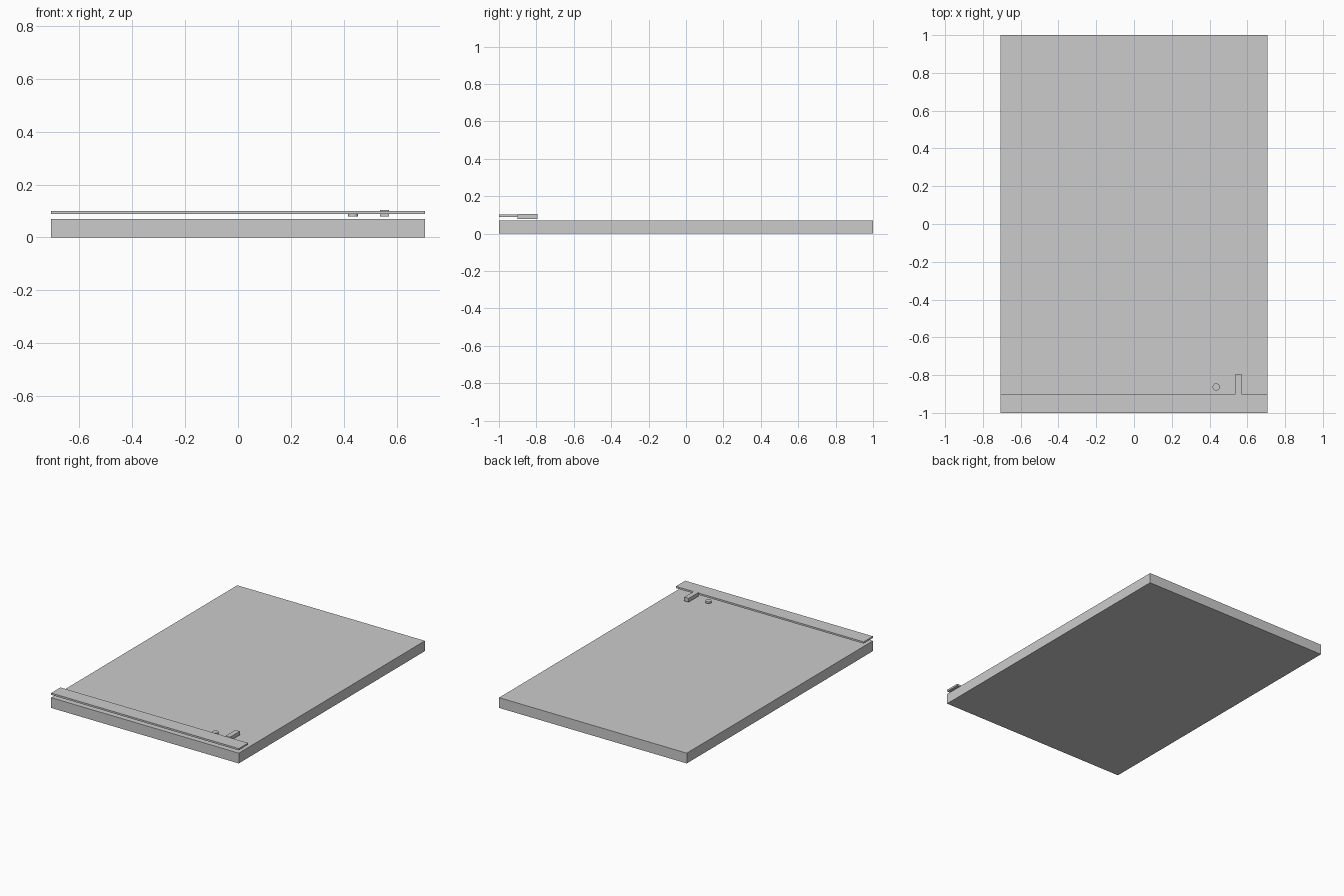
import bpy

if "Cube" in bpy.data.objects:
    bpy.data.objects.remove(bpy.data.objects["Cube"])

grey = bpy.data.materials.new("plain grey")
grey.diffuse_color = (0.6, 0.6, 0.6, 1)
grey.use_nodes = True
grey.node_tree.nodes["Principled BSDF"].inputs["Base Color"].default_value = grey.diffuse_color


def box(name, x0, x1, y0, y1, z0, z1):
    bpy.ops.mesh.primitive_cube_add(
        size=1, location=((x0 + x1) / 2, (y0 + y1) / 2, (z0 + z1) / 2))
    ob = bpy.context.object
    ob.name = name
    ob.scale = (x1 - x0, y1 - y0, z1 - z0)
    bpy.ops.object.transform_apply(location=False, rotation=False, scale=True)
    ob.data.materials.append(grey)


# Main slab
box("slab", -0.706, 0.706, -1, 1, 0, 0.07)
# Thin strip floating above the front edge
box("front_strip", -0.706, 0.706, -1, -0.9, 0.089, 0.101)
# Small bar behind the strip
box("handle", 0.537, 0.57, -0.9, -0.795, 0.079, 0.104)

# Small round button floating above the slab
bpy.ops.mesh.primitive_cylinder_add(
    vertices=32, radius=0.019, depth=0.012, location=(0.435, -0.863, 0.085))
button = bpy.context.object
button.name = "button"
button.data.materials.append(grey)
bpy.ops.object.shade_smooth_by_angle()
